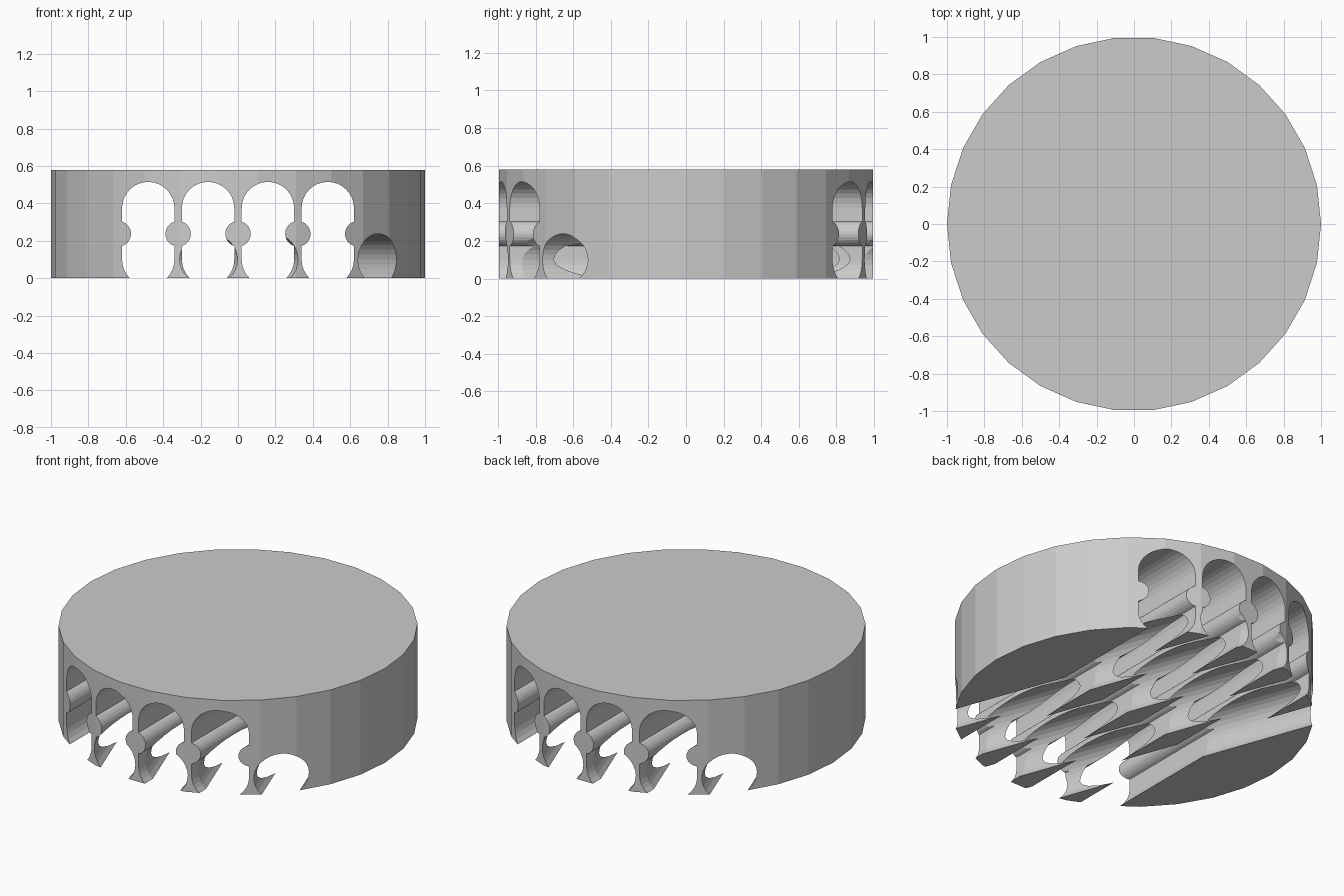
import bpy, bmesh
from math import radians, sin, cos, asin, sqrt, pi
from mathutils import Matrix

if "Cube" in bpy.data.objects:
    bpy.data.objects.remove(bpy.data.objects["Cube"])

HEIGHT, HOLE_R, LOW_Z, HIGH_Z = 0.58, 0.14, 0.10, 0.375
ROD_R, ROD_X, ROD_Z = 0.068, 0.16, 0.2375
OFFSETS = (-0.48, -0.16, 0.16, 0.48)


def arc(cx, cz, r, a0, a1, n):
    return [(cx + r * cos(a0 + (a1 - a0) * i / n), cz + r * sin(a0 + (a1 - a0) * i / n))
            for i in range(n + 1)]


def channel(name, profile, offset, turn):
    """Extrude an x-z profile along y, shift it sideways and turn it about z."""
    bm = bmesh.new()
    face = bm.faces.new([bm.verts.new((x + offset, -1.3, z)) for x, z in profile])
    ext = bmesh.ops.extrude_face_region(bm, geom=[face])
    bmesh.ops.translate(bm, vec=(0, 2.6, 0),
                        verts=[v for v in ext["geom"] if isinstance(v, bmesh.types.BMVert)])
    bmesh.ops.recalc_face_normals(bm, faces=bm.faces)
    bm.transform(Matrix.Rotation(turn, 4, 'Z'))
    mesh = bpy.data.meshes.new(name)
    bm.to_mesh(mesh)
    bm.free()
    ob = bpy.data.objects.new(name, mesh)
    bpy.context.collection.objects.link(ob)
    ob.hide_render = True
    return ob


# Tall slot: rounded top and bottom, pinched by round ribs halfway up
b = asin(sqrt(ROD_R ** 2 - (ROD_X - HOLE_R) ** 2) / ROD_R)
slot = (arc(0, HIGH_Z, HOLE_R, 0, pi, 16)
        + arc(-ROD_X, ROD_Z, ROD_R, b, -b, 10)
        + arc(0, LOW_Z, HOLE_R, pi, 2 * pi, 16)
        + arc(ROD_X, ROD_Z, ROD_R, pi + b, pi - b, 10))
# Low round channel
tunnel = arc(0, LOW_Z, HOLE_R - 0.002, 0, 2 * pi, 32)[:-1]

# Disc body
bpy.ops.mesh.primitive_cylinder_add(vertices=30, radius=1, depth=HEIGHT,
                                    location=(0, 0, HEIGHT / 2),
                                    rotation=(0, 0, radians(90)))
disc = bpy.context.object
disc.name = "slotted_disc"
bpy.ops.object.transform_apply(location=True, rotation=True, scale=True)
bm = bmesh.new()
bm.from_mesh(disc.data)
if max(v.co.x for v in bm.verts) < 0.999:
    bm.transform(Matrix.Rotation(radians(6), 4, 'Z'))
bm.to_mesh(disc.data)
bm.free()

# Straight slots, then the low channels turned 20 degrees
cutters = [channel("slot_cutter", slot, x, 0) for x in OFFSETS]
cutters += [channel("tunnel_cutter", tunnel, x, radians(20)) for x in OFFSETS]
for c in cutters:
    mod = disc.modifiers.new("cut", 'BOOLEAN')
    mod.operation, mod.solver, mod.object = 'DIFFERENCE', 'EXACT', c
    bpy.ops.object.modifier_apply(modifier=mod.name)
for c in cutters:
    bpy.data.objects.remove(c)
